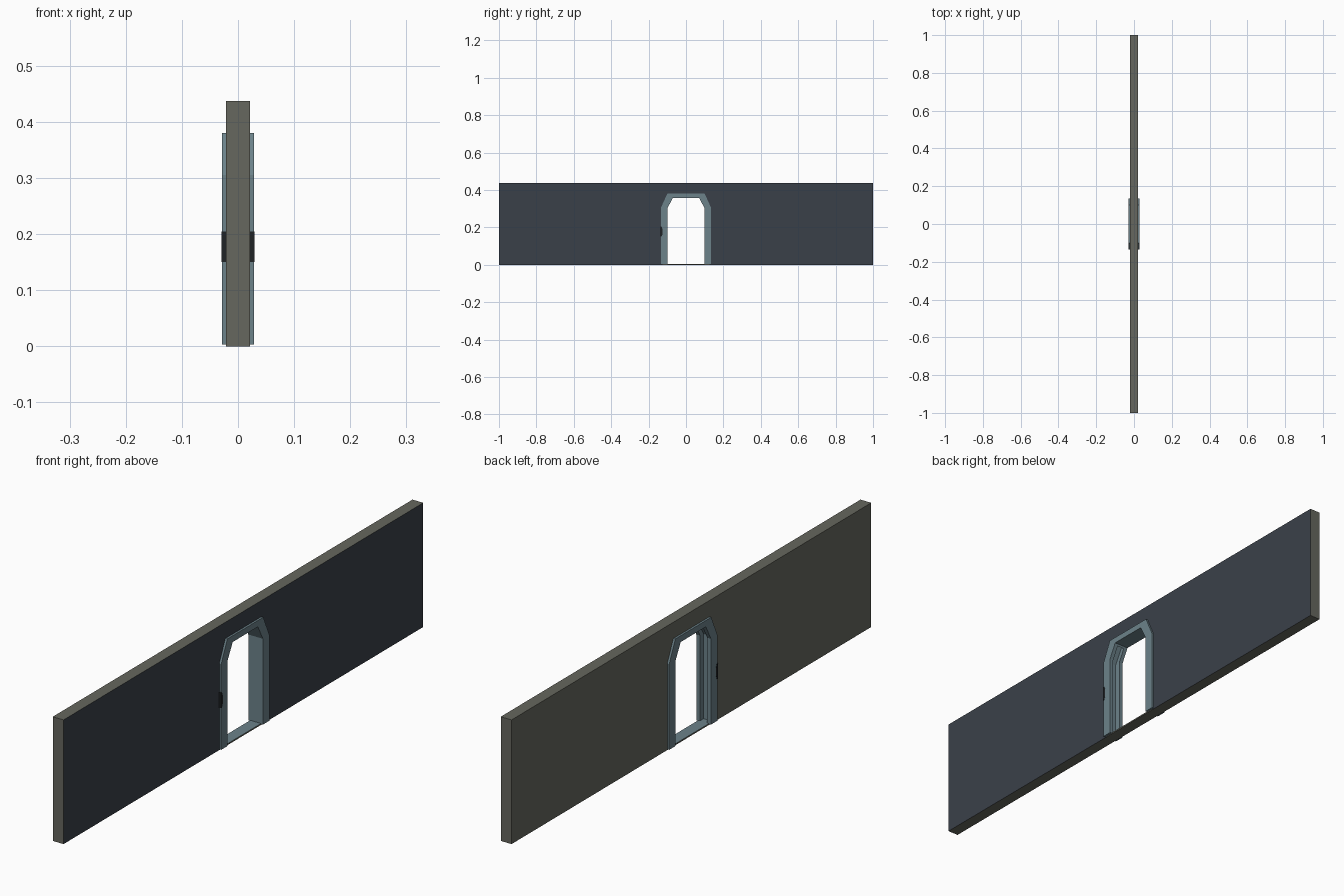
import bpy, bmesh

if "Cube" in bpy.data.objects:
    bpy.data.objects.remove(bpy.data.objects["Cube"])


def srgb(r, g, b):
    lin = lambda c: (c / 255 / 12.92) if c < 11 else ((c / 255 + 0.055) / 1.055) ** 2.4
    return (lin(r), lin(g), lin(b), 1)


def material(name, *rgb):
    m = bpy.data.materials.new(name)
    m.diffuse_color = srgb(*rgb)
    m.use_nodes = True
    m.node_tree.nodes["Principled BSDF"].inputs["Base Color"].default_value = m.diffuse_color
    return m


GREY = material("warm_grey", 102, 103, 94)
SLATE = material("dark_slate", 58, 64, 73)
STEEL = material("blue_grey_steel", 108, 130, 138)
BLACK = material("near_black", 32, 35, 38)


def slab(name, outline, x0, x1, mats, rule=None):
    """Extrude a (y, z) outline from x0 to x1."""
    bm = bmesh.new()
    face = bm.faces.new([bm.verts.new((x0, y, z)) for y, z in outline])
    ext = bmesh.ops.extrude_face_region(bm, geom=[face])
    verts = [v for v in ext["geom"] if isinstance(v, bmesh.types.BMVert)]
    bmesh.ops.translate(bm, verts=verts, vec=(x1 - x0, 0, 0))
    bmesh.ops.recalc_face_normals(bm, faces=bm.faces)
    bm.normal_update()
    if rule:
        for f in bm.faces:
            f.material_index = rule(f.normal)
    me = bpy.data.meshes.new(name)
    bm.to_mesh(me)
    bm.free()
    for m in mats:
        me.materials.append(m)
    ob = bpy.data.objects.new(name, me)
    bpy.context.collection.objects.link(ob)
    return ob


def arch(w, shoulder, top_w, top, z0):
    """Doorway outline with clipped upper corners, from -y foot to +y foot."""
    return [(-w, z0), (-w, shoulder), (-top_w, top),
            (top_w, top), (w, shoulder), (w, z0)]


outer = arch(0.134, 0.305, 0.10, 0.38, 0.003)
inner = arch(0.098, 0.305, 0.07, 0.358, 0.003)

# Wall with doorway cut out, one broad side painted slate
hole = arch(0.126, 0.305, 0.094, 0.374, 0)
slab("wall", [(-1, 0)] + hole + [(1, 0), (1, 0.437), (-1, 0.437)],
     -0.021, 0.021, [GREY, SLATE], lambda n: 1 if n.x > 0.9 else 0)

# Door sill, steel on top
slab("door_sill", [(-0.126, 0), (-0.126, 0.005), (0.126, 0.005), (0.126, 0)],
     -0.021, 0.021, [GREY, STEEL], lambda n: 1 if n.z > 0.9 else 0)

# Door frame, with a pocket for the sliding door in the -y jamb
frame = slab("door_frame", outer + inner[::-1], -0.0285, 0.0285, [STEEL])
pocket = slab("pocket_cutter", [(-0.118, 0.0), (-0.118, 0.303), (-0.085, 0.361),
                                (-0.06, 0.34), (-0.06, 0.0)], -0.014, 0.014, [STEEL])
cut = frame.modifiers.new("door_pocket", 'BOOLEAN')
cut.operation = 'DIFFERENCE'
cut.solver = 'EXACT'
cut.object = pocket
bpy.context.view_layer.objects.active = frame
bpy.ops.object.modifier_apply(modifier=cut.name)
bpy.data.objects.remove(pocket)

# Small control plates on the frame edge, both sides
plate = [(-0.136, 0.15), (-0.136, 0.205), (-0.131, 0.205),
         (-0.125, 0.19), (-0.125, 0.165), (-0.131, 0.15)]
for side, label in ((1, "right"), (-1, "left")):
    slab("control_plate_" + label, plate, side * 0.021, side * 0.0292, [BLACK])
